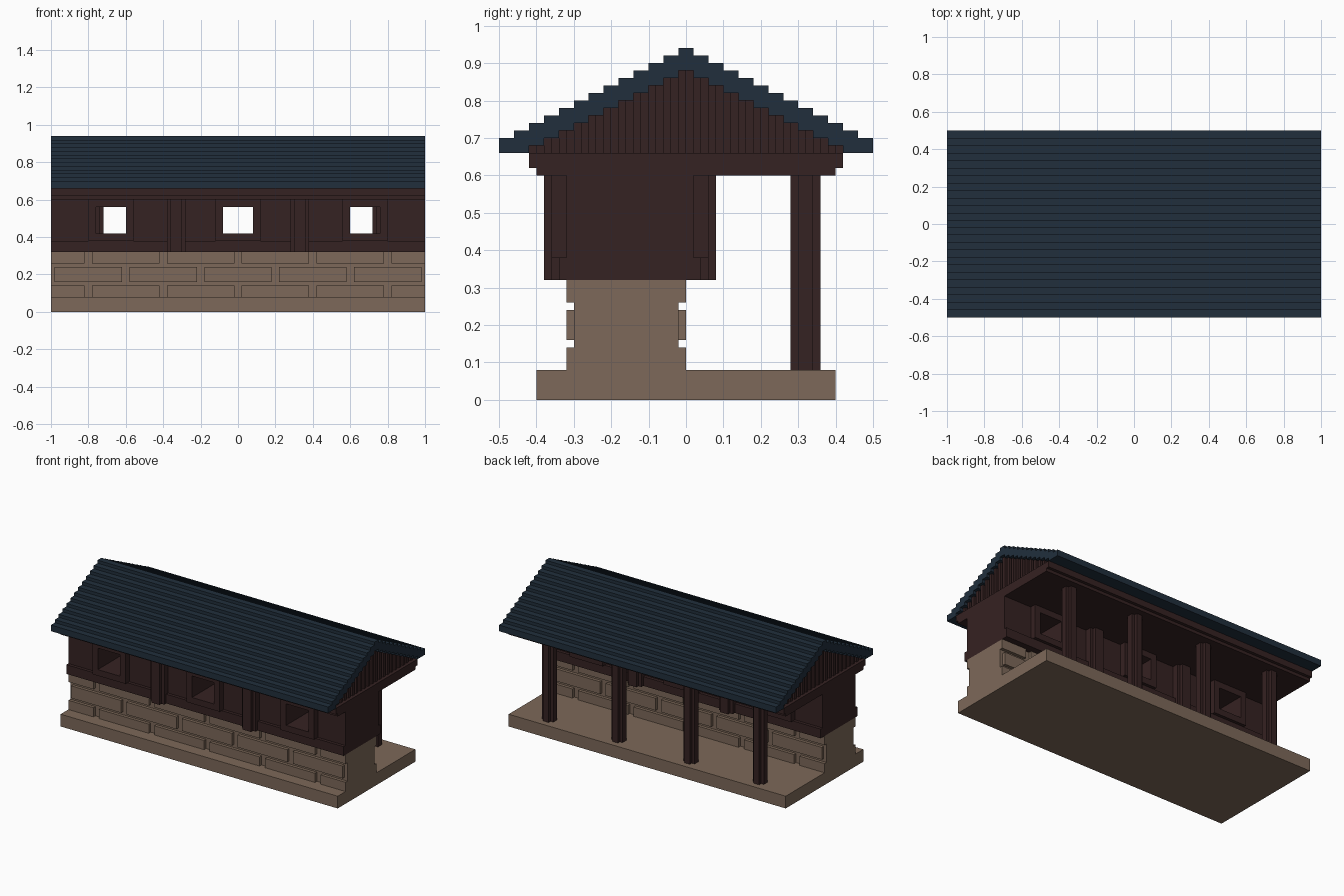
import bpy, bmesh
from mathutils import Vector

if "Cube" in bpy.data.objects:
    bpy.data.objects.remove(bpy.data.objects["Cube"])


def material(name, rgb):
    m = bpy.data.materials.new(name)
    m.diffuse_color = (*rgb, 1)
    m.use_nodes = True
    m.node_tree.nodes["Principled BSDF"].inputs["Base Color"].default_value = m.diffuse_color
    return m


STONE = material("stone", (0.205, 0.140, 0.100))
WOOD = material("dark_wood", (0.036, 0.016, 0.016))
ROOF = material("blue_slate", (0.0150, 0.0280, 0.0455))


def finish(bm, name, mat):
    bmesh.ops.recalc_face_normals(bm, faces=bm.faces)
    me = bpy.data.meshes.new(name)
    bm.to_mesh(me)
    bm.free()
    me.materials.append(mat)
    ob = bpy.data.objects.new(name, me)
    bpy.context.collection.objects.link(ob)
    return ob


def boxes(name, mat, items):
    """Each item is (x0, x1, y0, y1, z0, z1)."""
    bm = bmesh.new()
    for x0, x1, y0, y1, z0, z1 in items:
        vs = bmesh.ops.create_cube(bm, size=1)["verts"]
        for v in vs:
            v.co = Vector((x0 if v.co.x < 0 else x1,
                           y0 if v.co.y < 0 else y1,
                           z0 if v.co.z < 0 else z1))
    return finish(bm, name, mat)


def prism(name, mat, pts, direction):
    """Extrude a closed outline of 3D points."""
    bm = bmesh.new()
    f = bm.faces.new([bm.verts.new(p) for p in pts])
    ext = bmesh.ops.extrude_face_region(bm, geom=[f], use_keep_orig=True)["geom"]
    vs = [g for g in ext if isinstance(g, bmesh.types.BMVert)]
    bmesh.ops.translate(bm, verts=vs, vec=direction)
    return finish(bm, name, mat)


def pierced(name, mat, xs, zs, y0, y1, holes):
    """Slab split on a grid, with the listed (column, row) cells left open."""
    bm = bmesh.new()
    grid = [[bm.verts.new((x, y0, z)) for z in zs] for x in xs]
    faces = [bm.faces.new((grid[i][j], grid[i + 1][j], grid[i + 1][j + 1], grid[i][j + 1]))
             for i in range(len(xs) - 1) for j in range(len(zs) - 1) if (i, j) not in holes]
    ext = bmesh.ops.extrude_face_region(bm, geom=faces, use_keep_orig=True)["geom"]
    vs = [g for g in ext if isinstance(g, bmesh.types.BMVert)]
    bmesh.ops.translate(bm, verts=vs, vec=(0, y1 - y0, 0))
    return finish(bm, name, mat)


def post(name, cx, cy, r, z0, z1):
    """Square post with a 0.02 step cut out of each corner."""
    q = r - 0.02
    loop = []
    for sx, sy in ((1, 1), (-1, 1), (-1, -1), (1, -1)):
        c = [(r * sx, q * sy), (q * sx, q * sy), (q * sx, r * sy)]
        loop += c if sx * sy > 0 else c[::-1]
    prism(name, WOOD, [(cx + x, cy + y, z0) for x, y in loop], (0, 0, z1 - z0))


# Stone floor and wall core
boxes("floor_slab", STONE, [(-1, 1, -0.4, 0.4, 0, 0.08)])
boxes("stone_wall_core", STONE, [(-1, 1, -0.30, -0.02, 0.08, 0.32)])

# Running-bond stones on both faces of the wall
stones = []
for y0, y1 in ((-0.32, -0.30), (-0.02, 0.0)):
    for z0, z1, start in ((0.08, 0.14, -1.0), (0.16, 0.24, -0.8), (0.26, 0.32, -1.0)):
        for i in range(6):
            c = start + 0.4 * i
            a, b = max(c - 0.18, -1), min(c + 0.18, 1)
            if a < 1:
                stones.append((a, b, y0, y1, z0, z1))
boxes("wall_stones", STONE, stones)

# Upper timber wall with three window openings right through
windows = (-0.68, 0.0, 0.68)
xs = [-1.0] + [c + s * 0.08 for c in windows for s in (-1, 1)] + [1.0]
pierced("timber_wall", WOOD, xs, (0.32, 0.42, 0.56, 0.60), -0.32, 0.02,
        {(1, 1), (3, 1), (5, 1)})

# Trim on both faces: sill rail, window frames and half posts
for side, rail, frame, py in (("front", (-0.34, -0.32), (-0.36, -0.32), -0.33),
                              ("back", (0.02, 0.04), (0.02, 0.06), 0.03)):
    boxes(side + "_sill_rail", WOOD, [(-1, 1, *rail, 0.32, 0.38)])
    for c in windows:
        pierced(side + "_window_frame", WOOD, (c - 0.12, c - 0.08, c + 0.08, c + 0.12),
                (0.38, 0.42, 0.56, 0.60), *frame, {(1, 1)})
    for x in (-0.33, 0.33):
        post(side + "_wall_post", x, py, 0.05, 0.32, 0.60)

# Porch columns
for x in (-0.76, -0.26, 0.26, 0.76):
    post("porch_column", x, 0.32, 0.04, 0.08, 0.60)

# Ceiling beams
boxes("ceiling_beam", WOOD, [(-1, 1, -0.40, 0.40, 0.60, 0.62),
                             (-1, 1, -0.42, 0.42, 0.62, 0.66)])


def stairs(top, n):
    """Stepped gable outline from the right foot over the ridge to the left foot."""
    right = []
    for k in range(n, -1, -1):
        y, z = 0.02 + 0.04 * k, top - 0.02 * k
        right += [(y, z - 0.02), (y, z)]
    return right + [(-y, z) for y, z in reversed(right)]


# Roof shell: stepped outer outline, stepped underside
outer = stairs(0.94, 12)
outer[0], outer[-1] = (0.50, 0.66), (-0.50, 0.66)
inner = stairs(0.88, 10)
prism("roof", ROOF, [(-1, y, z) for y, z in outer + inner[::-1]], (2, 0, 0))

# Gable infill with alternating raised planks at both ends
prism("gable_infill", WOOD, [(-0.96, y, z) for y, z in inner], (1.92, 0, 0))
planks = []
for i in range(21):
    y = -0.42 + 0.04 * i
    k = max(0, round((abs(y + 0.01) - 0.01) // 0.0399))
    k = 0 if abs(y + 0.01) < 0.02 else int((abs(y + 0.01) - 0.02) / 0.04) + 1
    for x0, x1 in ((-0.98, -0.96), (0.96, 0.98)):
        planks.append((x0, x1, y, y + 0.02, 0.66, 0.88 - 0.02 * k))
boxes("gable_planks", WOOD, planks)
